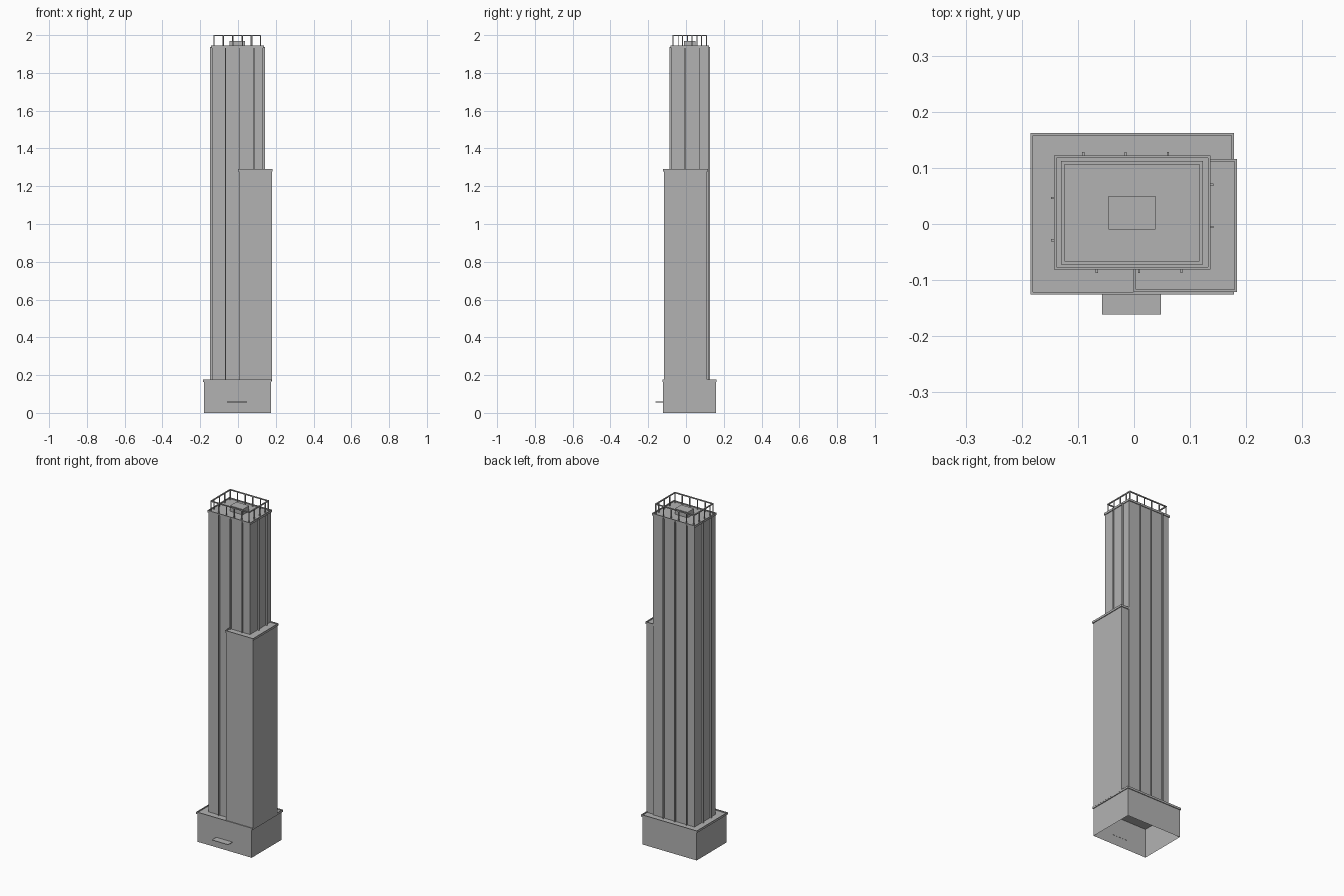
import bpy, bmesh

cube = bpy.data.objects.get("Cube")
if cube:
    bpy.data.objects.remove(cube, do_unlink=True)

grey = bpy.data.materials.new("concrete_grey")
grey.use_nodes = True
grey.diffuse_color = (0.45, 0.45, 0.45, 1)
grey.node_tree.nodes["Principled BSDF"].inputs["Base Color"].default_value = (0.45, 0.45, 0.45, 1)


def add_box(bm, x0, x1, y0, y1, z0, z1):
    verts = bmesh.ops.create_cube(bm, size=1)["verts"]
    for v in verts:
        v.co.x = x1 if v.co.x > 0 else x0
        v.co.y = y1 if v.co.y > 0 else y0
        v.co.z = z1 if v.co.z > 0 else z0


def make(name, boxes, open_bottom=False):
    bm = bmesh.new()
    for b in boxes:
        add_box(bm, *b)
    if open_bottom:
        under = [f for f in bm.faces if f.normal.z < -0.5 or f.calc_center_median().z < 0.001]
        bmesh.ops.delete(bm, geom=under, context='FACES_ONLY')
    mesh = bpy.data.meshes.new(name)
    bm.to_mesh(mesh)
    bm.free()
    mesh.materials.append(grey)
    obj = bpy.data.objects.new(name, mesh)
    bpy.context.collection.objects.link(obj)
    return obj


def ring(rect, width, z0, z1):
    """Four bars forming a frame whose inner edge is rect."""
    x0, x1, y0, y1 = rect
    w = width
    return [(x0 - w, x1 + w, y0 - w, y0, z0, z1), (x0 - w, x1 + w, y1, y1 + w, z0, z1),
            (x0 - w, x0, y0, y1, z0, z1), (x1, x1 + w, y0, y1, z0, z1)]


def walk(rect, step):
    """Points along each side, counted from its starting corner, anticlockwise."""
    x0, x1, y0, y1 = rect
    sides = [((x0, y0), (1, 0), x1 - x0), ((x1, y0), (0, 1), y1 - y0),
             ((x1, y1), (-1, 0), x1 - x0), ((x0, y1), (0, -1), y1 - y0)]
    for (cx, cy), (dx, dy), length in sides:
        d = 0
        while d < length - 0.01:
            yield cx + dx * d, cy + dy * d, dx, dy, d
            d += step


PODIUM = (-0.18, 0.174, -0.121, 0.158)
TOWER = (-0.138, 0.132, -0.077, 0.118)
ANNEX = (0.004, 0.179, -0.117, 0.111)
RAIL = (-0.124, 0.117, -0.066, 0.106)
BASE, STEP_TOP, ROOF = 0.17, 1.285, 1.938

# Hollow podium, tower and lower annex
make("podium", [(*PODIUM, 0, BASE)], open_bottom=True)
make("tower", [(*TOWER, BASE, ROOF)])
make("annex", [(*ANNEX, BASE, STEP_TOP)])

# Raised lips around the roofs
for name, rect, top in (("podium", PODIUM, BASE), ("tower", TOWER, ROOF), ("annex", ANNEX, STEP_TOP)):
    make(name + "_lip", ring(rect, 0.0045, top - 0.006, top + 0.006))

# Vertical fins on the tower walls
fins = []
for x, y, dx, dy, d in walk((-0.142, 0.136, -0.081, 0.122), 0.0755):
    if d > 0:
        hx = 0.002 if dx else 0.006
        hy = 0.002 if dy else 0.006
        fins.append((x - hx, x + hx, y - hy, y + hy, BASE, ROOF))
make("tower_fins", fins)

# Entrance canopy
make("canopy", [(-0.057, 0.048, -0.161, -0.12, 0.056, 0.059)])

# Roof housing and railing
make("roof_housing", [(-0.045, 0.038, -0.01, 0.05, ROOF, 1.97)])
make("roof_rail", ring(RAIL, 0.006, 1.994, 2.0))
h = 0.0025
make("rail_posts", [(x - h, x + h, y - h, y + h, ROOF, 1.995)
                    for x, y, *_ in walk((-0.127, 0.12, -0.069, 0.109), 0.05)])
